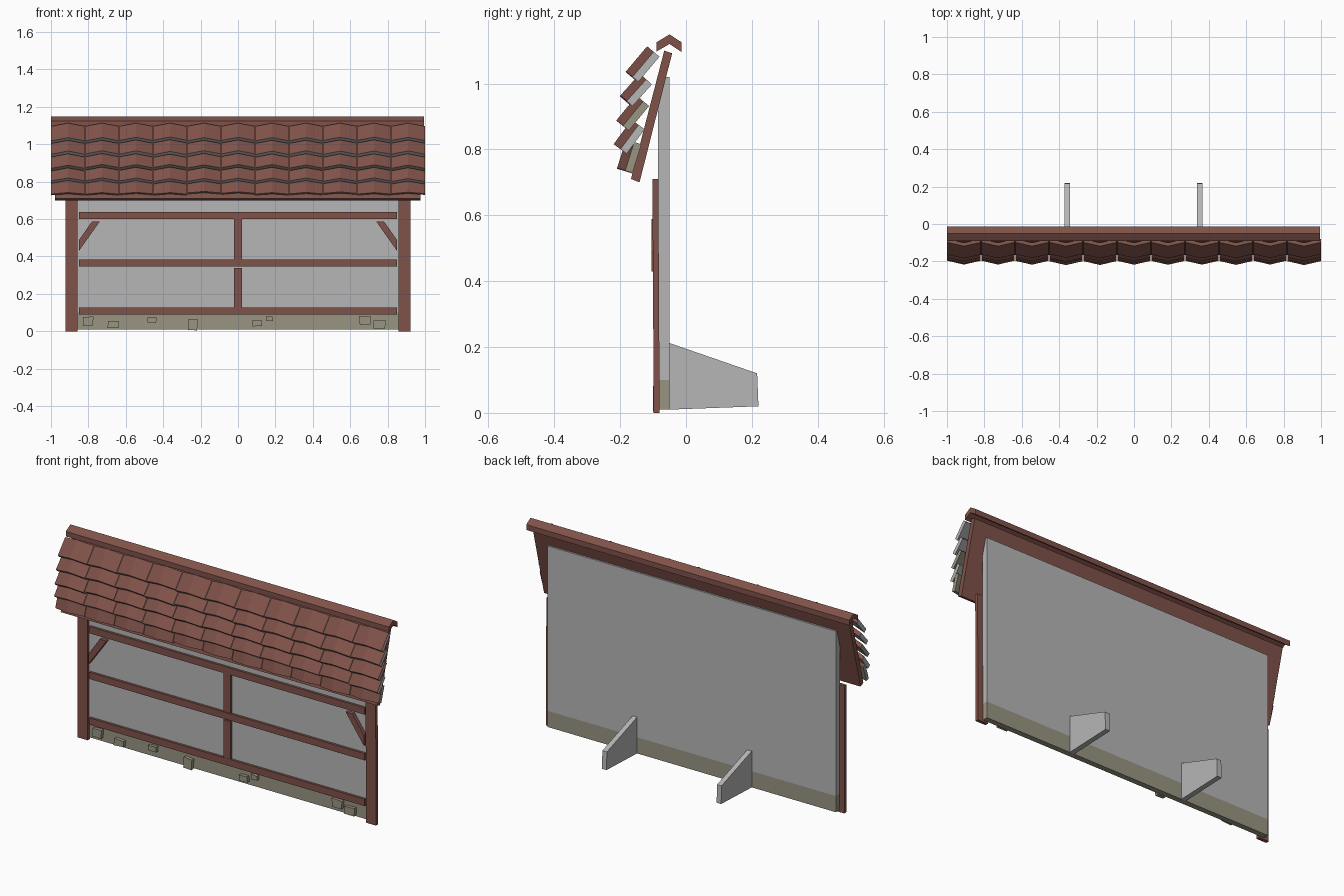
import bpy, random
from mathutils import Vector

if "Cube" in bpy.data.objects:
    bpy.data.objects.remove(bpy.data.objects["Cube"])

random.seed(4)


def mat(name, rgb):
    m = bpy.data.materials.new(name)
    m.diffuse_color = (*rgb, 1)
    m.use_nodes = True
    m.node_tree.nodes["Principled BSDF"].inputs["Base Color"].default_value = m.diffuse_color
    return m


RED = mat("red brown", (0.216, 0.085, 0.067))
GREY = mat("plaster grey", (0.47, 0.47, 0.47))
TAN = mat("stone tan", (0.32, 0.30, 0.225))


def mesh(name, verts, faces, mats):
    me = bpy.data.meshes.new(name)
    me.from_pydata(verts, [], faces)
    for m in mats:
        me.materials.append(m)
    ob = bpy.data.objects.new(name, me)
    bpy.context.collection.objects.link(ob)
    return ob


def prism(name, profile, a, b, axis, m):
    """Extrude a 2D profile from a to b: axis 'x' takes (y, z), axis 'y' takes (x, z)."""
    area = sum(p[0] * q[1] - q[0] * p[1] for p, q in zip(profile, profile[1:] + profile[:1]))
    pts = profile if (area > 0) == (axis == 'x') else profile[::-1]
    n = len(pts)
    if axis == 'x':
        verts = [(t, p, q) for t in (a, b) for p, q in pts]
    else:
        verts = [(p, t, q) for t in (a, b) for p, q in pts]
    faces = [tuple(range(n))[::-1], tuple(range(n, 2 * n))]
    faces += [(i, (i + 1) % n, n + (i + 1) % n, n + i) for i in range(n)]
    return mesh(name, verts, faces, [m])


def box(name, x0, x1, y0, y1, z0, z1, m):
    return prism(name, [(x0, z0), (x1, z0), (x1, z1), (x0, z1)], y0, y1, 'y', m)


# Wall panel and stone footing
box("wall_panel", -0.89, 0.89, -0.085, -0.05, 0.10, 1.02, GREY)
box("stone_footing", -0.89, 0.89, -0.081, -0.05, 0.01, 0.10, TAN)

# Loose stones set in the footing: x, z, width, height
for x, z, w, h in [(-0.80, 0.055, 0.055, 0.048), (-0.665, 0.035, 0.058, 0.036),
                   (-0.46, 0.06, 0.05, 0.03), (-0.24, 0.035, 0.05, 0.055),
                   (0.10, 0.043, 0.05, 0.034), (0.168, 0.066, 0.035, 0.025),
                   (0.68, 0.057, 0.065, 0.046), (0.757, 0.038, 0.065, 0.045)]:
    j = [random.uniform(-0.005, 0.005) for _ in range(4)]
    prism("footing_stone", [(x - w / 2 + j[0], z - h / 2), (x + w / 2 + j[1], z - h / 2 + j[2]),
                            (x + w / 2, z + h / 2), (x - w / 2, z + h / 2 + j[3])],
          -0.10, -0.08, 'y', TAN)

# Timber frame
for s in (-1, 1):
    prism("corner_post", [(-0.098, 0), (-0.08, 0), (-0.084, 0.71), (-0.102, 0.71)],
          s * 0.89 - 0.031, s * 0.89 + 0.031, 'x', RED)
    prism("corner_brace", [(s * 0.85, 0.43), (s * 0.85, 0.488), (s * 0.78, 0.588), (s * 0.738, 0.588)],
          -0.105, -0.084, 'y', RED)
for z in (0.09, 0.345, 0.6):
    box("cross_beam", -0.85, 0.85, -0.098, -0.082, z, z + 0.038, RED)
for z0, z1 in ((0.128, 0.338), (0.385, 0.6)):
    box("centre_stud", -0.022, 0.022, -0.097, -0.082, z0, z1, RED)

# Rear support feet
for x in (-0.357, 0.351):
    prism("support_foot", [(-0.05, 0.01), (0.22, 0.02), (0.216, 0.12), (-0.05, 0.212)],
          x - 0.014, x + 0.014, 'x', GREY)

# Roof board and ridge cap
prism("roof_board", [(-0.167, 0.71), (-0.141, 0.70), (-0.042, 1.092), (-0.066, 1.10)],
      -0.978, 0.975, 'x', RED)
prism("ridge_cap", [(-0.09, 1.097), (-0.05, 1.12), (-0.013, 1.095), (-0.013, 1.125),
                    (-0.05, 1.149), (-0.09, 1.125)], -1.0, 0.995, 'x', RED)

# Roof tiles: each a creased slab, red on the face and top, bare on the cut edges
ROWS = [((-0.118, 1.113), (-0.182, 1.037), GREY), ((-0.140, 1.030), (-0.200, 0.963), GREY),
        ((-0.150, 0.963), (-0.210, 0.890), TAN), ((-0.165, 0.890), (-0.219, 0.817), GREY),
        ((-0.182, 0.830), (-0.209, 0.744), TAN)]
COUNT = 11
W = 2 / COUNT
BULGE, THICK = 0.026, 0.023


def tile(x, top, bottom, edge):
    top, bottom = Vector((0, *top)), Vector((0, *bottom))
    d = (bottom - top).normalized()
    n = Vector((0, d.z, -d.y))
    bottom += d * random.uniform(-0.004, 0.003)
    verts = []
    for back in (0, THICK):
        for base in (top, bottom):
            for u, drop in ((-0.5, BULGE), (0, 0), (0.5, BULGE)):
                verts.append(base - n * (drop + back) + Vector((x + u * (W - 0.003), 0, 0)))
    # vertices: 0-2 front top, 3-5 front bottom, 6-8 back top, 9-11 back bottom
    faces = [(0, 3, 4, 1), (1, 4, 5, 2), (0, 1, 7, 6), (1, 2, 8, 7),
             (6, 7, 10, 9), (7, 8, 11, 10), (3, 9, 10, 4), (4, 10, 11, 5),
             (0, 6, 9, 3), (2, 5, 11, 8)]
    ob = mesh("roof_tile", verts, faces, [RED, edge])
    for i, p in enumerate(ob.data.polygons):
        p.material_index = 0 if i < 4 else 1


for top, bottom, edge in ROWS:
    for i in range(COUNT):
        tile(-1 + W * (i + 0.5), top, bottom, edge)
